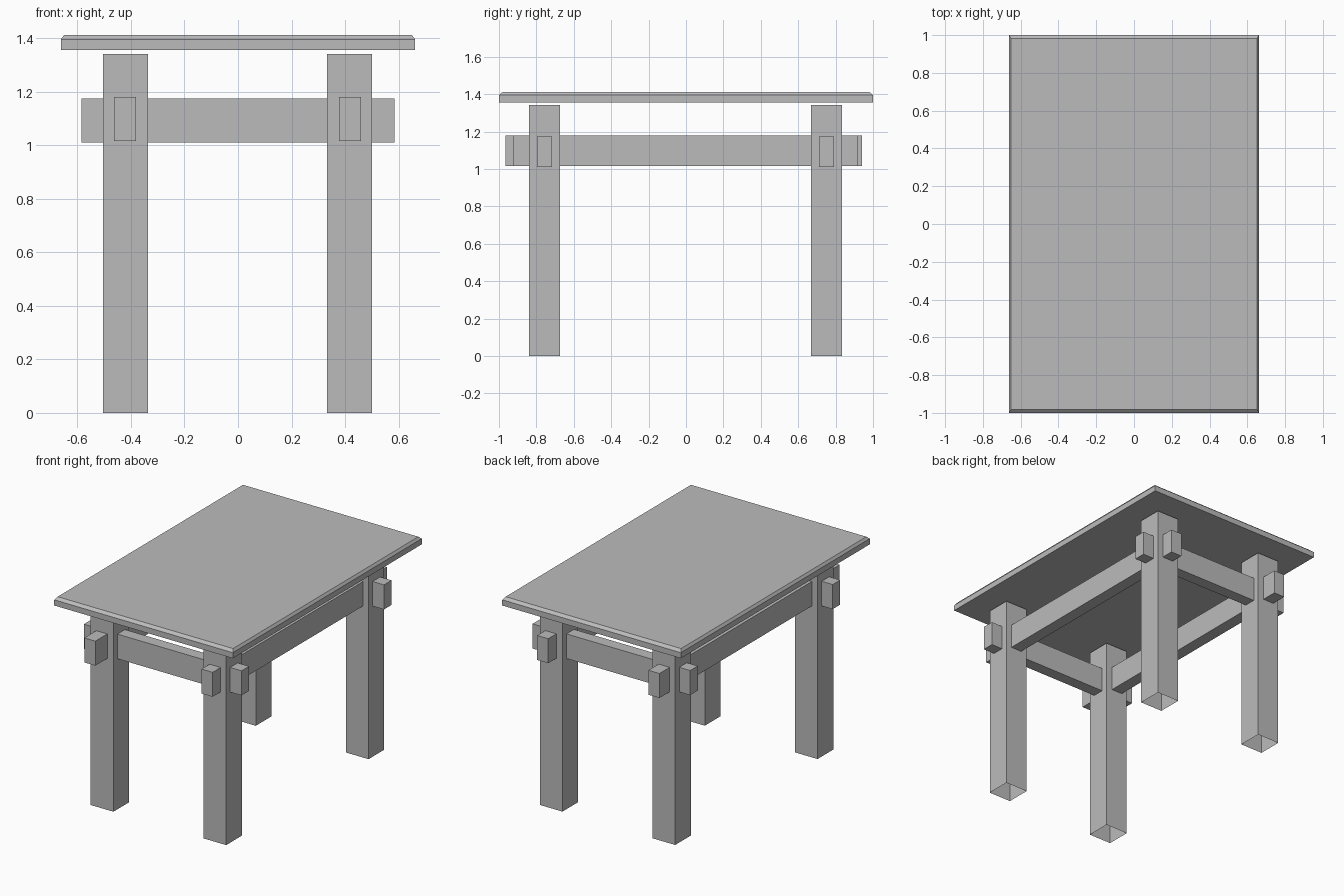
import bpy
import bmesh

cube = bpy.data.objects.get("Cube")
if cube:
    bpy.data.objects.remove(cube, do_unlink=True)

# One plain grey for the whole table
grey = bpy.data.materials.new("plain grey")
grey.use_nodes = True
colour = (0.5, 0.5, 0.5, 1)
grey.diffuse_color = colour
grey.node_tree.nodes["Principled BSDF"].inputs["Base Color"].default_value = colour


def box(name, low, high, edit=None):
    """Flat-faced box between two corners, with an optional mesh edit."""
    bm = bmesh.new()
    bmesh.ops.create_cube(bm, size=1)
    for v in bm.verts:
        v.co = [(a + b) / 2 + c * (b - a) for a, b, c in zip(low, high, v.co)]
    bm.normal_update()
    if edit:
        edit(bm)
    mesh = bpy.data.meshes.new(name)
    bm.to_mesh(mesh)
    bm.free()
    mesh.materials.append(grey)
    obj = bpy.data.objects.new(name, mesh)
    bpy.context.collection.objects.link(obj)
    return obj


def open_bottom(bm):
    bottom = [f for f in bm.faces if f.normal.z < -0.9]
    bmesh.ops.delete(bm, geom=bottom, context="FACES_ONLY")


def chamfer_top(bm):
    """Raise the top face into a narrow sloping border."""
    top = [f for f in bm.faces if f.normal.z > 0.9]
    raised = bmesh.ops.extrude_discrete_faces(bm, faces=top)["faces"][0]
    for v in raised.verts:
        v.co.x *= 0.982
        v.co.y *= 0.981
        v.co.z = 1.411


# Table top with chamfered upper edge
box("table_top", (-0.662, -1, 1.356), (0.662, 1, 1.394), chamfer_top)

# Four square legs, hollow underneath
for side, x in (("right", -0.42), ("left", 0.416)):
    for end, y in (("front", -0.756), ("back", 0.751)):
        box(f"{end}_{side}_leg", (x - 0.084, y - 0.083, 0),
            (x + 0.084, y + 0.083, 1.341), open_bottom)

# Cross rails running through the legs from side to side
for end, y in (("front", -0.757), ("back", 0.751)):
    box(f"{end}_rail", (-0.585, y - 0.04, 1.009), (0.584, y + 0.04, 1.174))

# Long rails running through the legs from front to back
for side, x, y0, y1 in (("right", -0.422, -0.966, 0.942),
                        ("left", 0.418, -0.924, 0.92)):
    box(f"{side}_rail", (x - 0.041, y0, 1.015), (x + 0.041, y1, 1.179))
